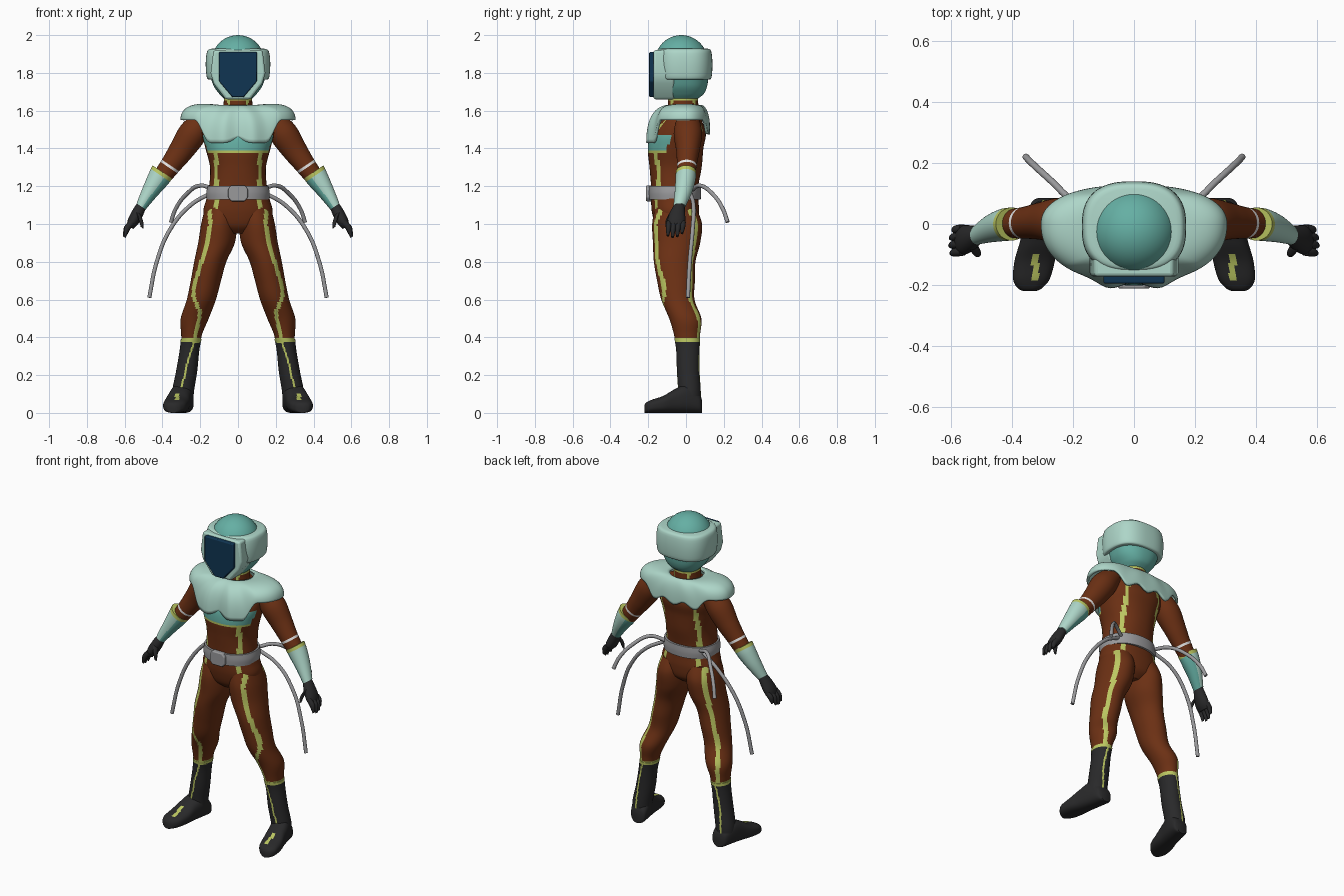
import bpy, bmesh, math
from mathutils import Vector

cube = bpy.data.objects.get("Cube")
if cube:
    bpy.data.objects.remove(cube)

COLOURS = {
    "suit_brown": (.15, .03, .007), "armour_pale": (.42, .67, .58),
    "armour_teal": (.13, .43, .37), "visor_blue": (.005, .035, .085),
    "rubber_black": (.022, .022, .023), "metal_grey": (.32, .32, .33),
    "trim_yellow": (.5, .57, .12), "cuff_white": (.8, .8, .8)}
MATS = {}
for key, rgb in COLOURS.items():
    m = bpy.data.materials.new(key)
    m.use_nodes = True
    m.diffuse_color = (*rgb, 1)
    m.node_tree.nodes["Principled BSDF"].inputs["Base Color"].default_value = (*rgb, 1)
    MATS[key] = m
X, Y, Z = Vector((1, 0, 0)), Vector((0, 1, 0)), Vector((0, 0, 1))
ARM_V = Vector((.83, 0, .56))


def spow(v, e):
    return math.copysign(abs(v) ** e, v)


def smooth(pts, n):
    """Catmull-Rom interpolation through tuples."""
    out = []
    for i in range(len(pts) - 1):
        quad = (pts[max(i - 1, 0)], pts[i], pts[i + 1], pts[min(i + 2, len(pts) - 1)])
        for k in range(n):
            t = k / n
            out.append([b + .5 * t * (c - a + t * (2 * a - 5 * b + 4 * c - d + t * (3 * (b - c) + d - a)))
                        for a, b, c, d in zip(*quad)])
    return out + [pts[-1]]


def finish(name, bm, rule, side=1, angle=40):
    """Turn a bmesh into an object; rule is a colour or a function of face centre and normal."""
    bmesh.ops.recalc_face_normals(bm, faces=bm.faces)
    bm.normal_update()
    names = []
    for f in bm.faces:
        c, n = f.calc_center_median(), f.normal
        key = rule if isinstance(rule, str) else rule(c, n)
        if key not in names:
            names.append(key)
        f.material_index = names.index(key)
    if side < 0:
        bmesh.ops.scale(bm, vec=(-1, 1, 1), verts=bm.verts)
        bmesh.ops.reverse_faces(bm, faces=bm.faces)
    me = bpy.data.meshes.new(name)
    bm.to_mesh(me)
    bm.free()
    ob = bpy.data.objects.new(name, me)
    bpy.context.collection.objects.link(ob)
    for key in names:
        me.materials.append(MATS[key])
    bpy.ops.object.select_all(action='DESELECT')
    ob.select_set(True)
    bpy.context.view_layer.objects.active = ob
    bpy.ops.object.shade_smooth_by_angle(angle=math.radians(angle))
    return ob


def loft(name, stations, rule, u=X, v=Y, p=2, segs=64, n=8, side=1):
    """Skin rounded rings; a station is x, y, z and the radii along u and v."""
    bm = bmesh.new()
    rings = []
    for x, y, z, ru, rv in smooth(stations, n):
        ring = []
        for k in range(segs):
            a = math.tau * k / segs
            ring.append(bm.verts.new(Vector((x, y, z)) + u * ru * spow(math.cos(a), 2 / p)
                                     + v * rv * spow(math.sin(a), 2 / p)))
        rings.append(ring)
    for r, s in zip(rings, rings[1:]):
        for k in range(segs):
            j = (k + 1) % segs
            bm.faces.new((r[k], r[j], s[j], s[k]))
    bm.faces.new(rings[0])
    bm.faces.new(rings[-1])
    return finish(name, bm, rule, side)


def prism(name, half, y0, y1, rule, bevel):
    """Extrude a left-right symmetric outline in x and z along y."""
    bm = bmesh.new()
    outline = half + [(-x, z) for x, z in reversed(half) if x > 0]
    face = bm.faces.new([bm.verts.new((x, y0, z)) for x, z in outline])
    ext = bmesh.ops.extrude_face_region(bm, geom=[face])["geom"]
    bmesh.ops.translate(bm, vec=(0, y1 - y0, 0), verts=[g for g in ext if isinstance(g, bmesh.types.BMVert)])
    ob = finish(name, bm, rule)
    mod = ob.modifiers.new("Bevel", 'BEVEL')
    mod.width, mod.segments = bevel, 3
    return ob


def on_path(path, c, width):
    """True where x lies near the path of (z, x) points listed from the top down."""
    for (z0, x0), (z1, x1) in zip(path, path[1:]):
        if z1 <= c.z <= z0:
            return abs(abs(c.x) - x0 - (x1 - x0) * (z0 - c.z) / (z0 - z1)) < width
    return False


# Torso with chest band and seam stripes
def torso_rule(c, n):
    if n.y < -.25 and 1.375 < c.z < 1.47:
        return "armour_teal" if c.z > 1.39 else "trim_yellow"
    if abs(n.z) < .8 and abs(abs(c.x) - .115) < .011:
        return "trim_yellow"
    return "suit_brown"


loft("torso", [(0, -.05, .95, .06, .07), (0, -.05, .99, .15, .11), (0, -.055, 1.06, .183, .125),
               (0, -.06, 1.13, .168, .125), (0, -.06, 1.2, .153, .125), (0, -.055, 1.3, .148, .138),
               (0, -.055, 1.4, .172, .147), (0, -.04, 1.48, .19, .145), (0, -.02, 1.56, .18, .1),
               (0, -.01, 1.61, .09, .08)], torso_rule, p=2.2)
loft("neck", [(0, -.015, 1.56, .085, .085), (0, -.015, 1.63, .076, .08), (0, -.015, 1.72, .076, .08)],
     lambda c, n: "trim_yellow" if 1.655 < c.z < 1.67 or abs(abs(c.x) - .05) < .006 else "suit_brown")


# Shoulder mantle covering chest and upper back
def mantle_point(a, s):
    ca, sa = math.cos(a), math.sin(a)
    rx = .305 * spow(ca, .85)
    ry = spow(sa, .9) * (.19 if sa < 0 else .128)
    lift = min(max((abs(rx) - .15) / .08, 0), 1)
    lift = lift * lift * (3 - 2 * lift)
    if sa < 0:
        ry -= .024 * math.exp(-((abs(rx) - .08) / .05) ** 2)
        low = 1.43 + .025 * math.exp(-(rx / .035) ** 2)
    else:
        low = 1.49 - .015 * math.cos(rx * 45)
    rim = Vector((rx, ry, low + (1.55 - low) * lift))
    collar = Vector((.1 * ca, -.01 + .095 * sa, 1.63))
    ctrl = Vector((rx, ry, 1.61 + .05 * ca * ca))
    return collar * (1 - s) ** 2 + ctrl * 2 * s * (1 - s) + rim * s * s


bm = bmesh.new()
ROWS, COLS = 18, 128
grid = [[bm.verts.new(mantle_point(math.tau * k / COLS, r / ROWS)) for k in range(COLS)] for r in range(ROWS + 1)]
for r in range(ROWS):
    for k in range(COLS):
        j = (k + 1) % COLS
        bm.faces.new((grid[r][k], grid[r][j], grid[r + 1][j], grid[r + 1][k]))
mantle = finish("shoulder_mantle", bm, "armour_pale", angle=60)
mod = mantle.modifiers.new("Thickness", 'SOLIDIFY')
mod.thickness = .014

# Helmet
bm = bmesh.new()
bmesh.ops.create_uvsphere(bm, u_segments=48, v_segments=24, radius=.14)
bmesh.ops.translate(bm, vec=(0, -.025, 1.86), verts=bm.verts)
finish("helmet_dome", bm, "armour_teal")
loft("helmet_band", [(0, -.01, 1.765, .15, .13), (0, -.01, 1.775, .165, .145), (0, -.01, 1.85, .171, .15),
                     (0, -.01, 1.915, .163, .143), (0, -.01, 1.928, .14, .125)], "armour_pale", p=2.6, n=4)
loft("helmet_lower_shell", [(0, -.015, 1.665, .075, .08), (0, -.01, 1.69, .1, .105),
                            (0, -.01, 1.73, .128, .122), (0, -.01, 1.79, .15, .13)], "armour_teal", p=2.3)
prism("visor_frame", [(.13, 1.92), (.145, 1.8), (.13, 1.745), (.065, 1.66)], -.172, -.06, "armour_pale", .012)
prism("visor", [(.1, 1.91), (.1, 1.755), (.03, 1.672)], -.195, -.15, "visor_blue", .006)

# Belt and buckle
loft("belt", [(0, -.06, 1.13, .166, .138), (0, -.06, 1.165, .168, .14), (0, -.06, 1.2, .162, .138)],
     "metal_grey", p=2.2)
prism("buckle", [(.035, 1.205), (.052, 1.185), (.052, 1.14), (.035, 1.12)], -.212, -.18, "metal_grey", .006)

# Seam paths on legs and boots
FRONT = [(1.14, .155), (1.0, .145), (.86, .175), (.7, .225), (.62, .238), (.53, .2), (.39, .23)]
BACK = [(1.14, .14), (.8, .195), (.6, .24), (.5, .27), (.39, .27)]
BOOT_FRONT = [(.38, .232), (.25, .272), (.08, .31)]
BOOT_BACK = [(.38, .255), (.25, .285), (.08, .3)]


def leg_rule(c, n):
    path = FRONT if n.y < 0 else BACK
    return "trim_yellow" if c.z < .4 or on_path(path, c, .011) else "suit_brown"


def boot_rule(c, n):
    if c.z > .372:
        return "trim_yellow"
    return "trim_yellow" if on_path(BOOT_FRONT if n.y < 0 else BOOT_BACK, c, .0055) else "rubber_black"


def foot_rule(c, n):
    return "trim_yellow" if n.z > .3 and -.185 < c.y < -.1 and abs(c.x - .322) < .011 else "rubber_black"


def arm_rule(c, n):
    along = c.x * .56 - c.z * .83
    if abs(along + .88) < .006:
        return "cuff_white"
    return "suit_brown"


def gauntlet_rule(c, n):
    if c.x * .56 - c.z * .83 < -.815:
        return "trim_yellow"
    return "armour_pale" if n.dot(ARM_V) > -.35 else "armour_teal"


for side, label in ((1, "left"), (-1, "right")):
    # Leg, boot and foot
    loft(label + "_leg", [(.09, -.055, 1.08, .085, .11), (.1, -.047, 1.0, .095, .132),
                          (.114, -.05, .9, .097, .125), (.147, -.06, .8, .085, .11),
                          (.17, -.053, .7, .08, .1), (.194, -.043, .6, .077, .088),
                          (.229, -.004, .5, .074, .085), (.245, .005, .42, .056, .07),
                          (.248, .007, .37, .05, .064)], leg_rule, side=side)
    loft(label + "_boot", [(.248, .007, .39, .055, .068), (.257, .01, .33, .052, .062),
                           (.272, .012, .22, .056, .06), (.29, .018, .12, .058, .06),
                           (.295, .018, .05, .056, .06)], boot_rule, side=side)
    foot = [(.085, .285, .03, .065), (.07, .286, .05, .1), (.01, .297, .06, .15), (-.06, .312, .062, .125),
            (-.12, .325, .066, .09), (-.18, .336, .06, .07), (-.21, .341, .04, .055), (-.22, .342, .02, .04)]
    loft(label + "_foot", [(x, y, h / 2, w, h / 2) for y, x, w, h in foot], foot_rule, v=Z, p=2.6, side=side)

    # Arm and gauntlet
    loft(label + "_arm", [(.18, .01, 1.555, .06, .06), (.24, .01, 1.48, .075, .075), (.3, .01, 1.39, .062, .066),
                          (.35, .005, 1.32, .053, .056), (.41, 0, 1.24, .046, .048)],
         arm_rule, u=Y, v=ARM_V, side=side)
    loft(label + "_gauntlet", [(.4, 0, 1.275, .054, .063), (.427, -.003, 1.232, .053, .057),
                               (.47, -.015, 1.165, .045, .043), (.513, -.035, 1.093, .032, .029)],
         gauntlet_rule, u=Y, v=ARM_V, side=side)

    # Gloved hand with fingers and thumb
    glove = dict(u=Y, v=ARM_V, side=side, n=4)
    loft(label + "_palm", [(.508, -.035, 1.102, .027, .026), (.53, -.045, 1.06, .04, .031),
                           (.555, -.052, 1.015, .048, .03), (.572, -.055, .985, .04, .02)],
         "rubber_black", segs=24, **glove)
    for i in range(4):
        y, reach = -.09 + .025 * i, (.9, 1, .95, .75)[i]
        loft(f"{label}_finger_{i + 1}", [(.56, y, 1.01, .014, .016), (.56 + .03 * reach, y - .003, 1.01 - .035 * reach, .014, .016),
                                         (.56 + .042 * reach, y - .006, 1.01 - .08 * reach, .007, .008)],
             "rubber_black", segs=12, **glove)
    loft(label + "_thumb", [(.53, -.07, 1.06, .016, .018), (.515, -.092, 1.02, .015, .016),
                            (.508, -.1, .98, .007, .008)], "rubber_black", segs=12, **glove)

    # Flexible hoses hanging from the belt
    hoses = {"upper": [(.12, .03, 1.18), (.2, .075, 1.203), (.27, .14, 1.16), (.33, .195, 1.08), (.355, .22, 1.01)],
             "lower": [(.13, .02, 1.17), (.25, .04, 1.1), (.36, .035, .97), (.43, .02, .8), (.47, .01, .61)]}
    for part, pts in hoses.items():
        cu = bpy.data.curves.new(f"{label}_{part}_hose", 'CURVE')
        cu.dimensions, cu.bevel_depth, cu.bevel_resolution, cu.use_fill_caps = '3D', .011, 3, True
        sp = cu.splines.new('BEZIER')
        sp.bezier_points.add(len(pts) - 1)
        for bp, (x, y, z) in zip(sp.bezier_points, pts):
            bp.co = (x * side, y, z)
            bp.handle_left_type = bp.handle_right_type = 'AUTO'
        cu.materials.append(MATS["metal_grey"])
        bpy.context.collection.objects.link(bpy.data.objects.new(cu.name, cu))
